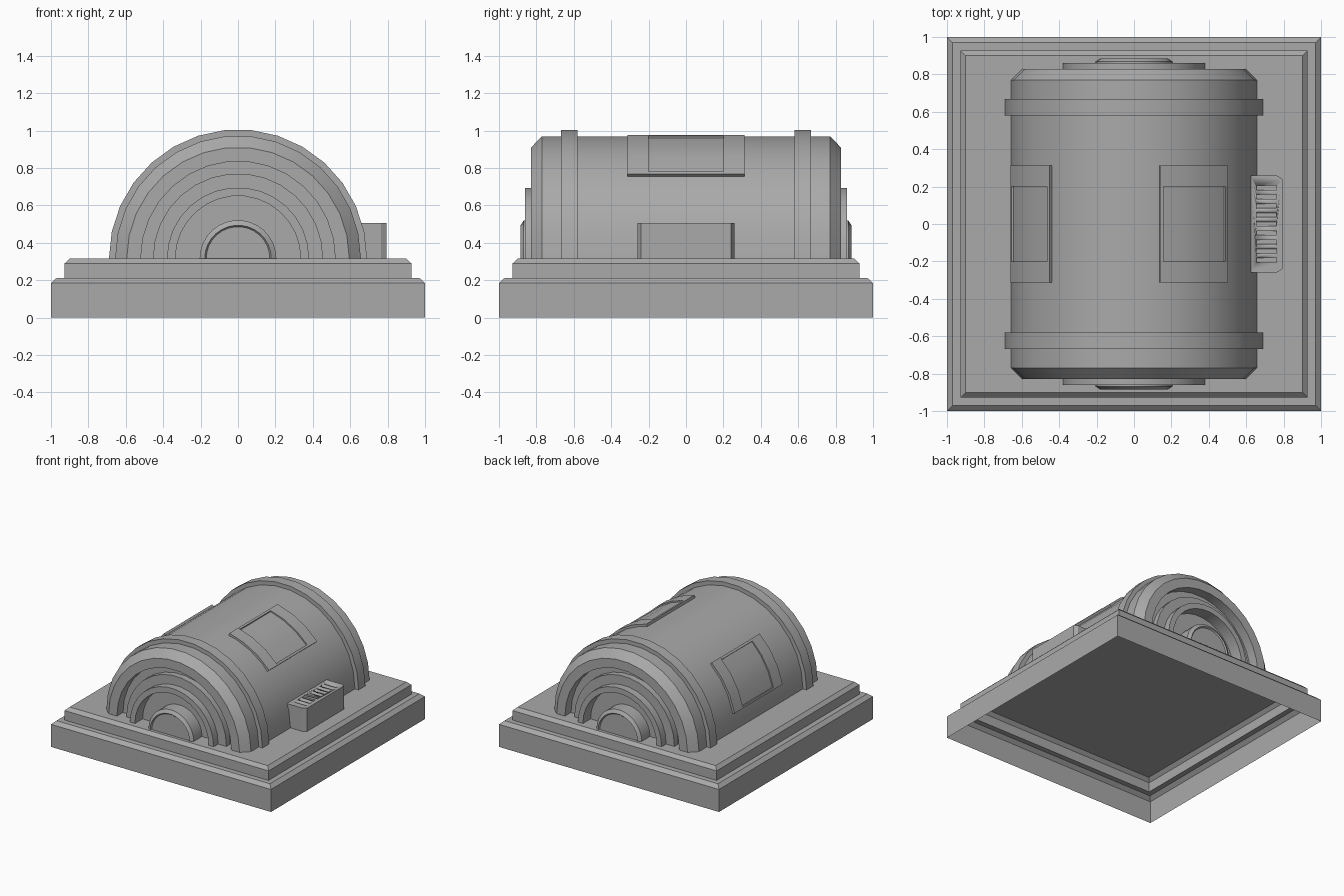
import bpy, bmesh, math

default = bpy.data.objects.get("Cube")
if default:
    bpy.data.objects.remove(default)

FLOOR = 0.316   # top of the plinth, axis of the barrel vault
SEGMENTS = 15   # sides of the half circle

grey = bpy.data.materials.new("concrete grey")
grey.use_nodes = True
grey.diffuse_color = (0.4, 0.4, 0.4, 1)
grey.node_tree.nodes["Principled BSDF"].inputs["Base Color"].default_value = (0.4, 0.4, 0.4, 1)


def finish(name, bm, recalc=True):
    """Turn a bmesh into a shaded object."""
    bmesh.ops.remove_doubles(bm, verts=bm.verts, dist=0.0002)
    if recalc:
        bmesh.ops.recalc_face_normals(bm, faces=bm.faces)
    mesh = bpy.data.meshes.new(name)
    bm.to_mesh(mesh)
    bm.free()
    mesh.materials.append(grey)
    obj = bpy.data.objects.new(name, mesh)
    bpy.context.collection.objects.link(obj)
    bpy.ops.object.select_all(action='DESELECT')
    obj.select_set(True)
    bpy.context.view_layer.objects.active = obj
    bpy.ops.object.shade_smooth_by_angle(angle=math.radians(25))
    return obj


def arc_sweep(name, profile, start=0, end=180, steps=SEGMENTS, closed=False):
    """Sweep a (radius, y) profile around the vault axis."""
    bm = bmesh.new()
    rows = []
    for i in range(steps + 1):
        a = math.radians(start + (end - start) * i / steps)
        rows.append([bm.verts.new((r * math.cos(a), y, FLOOR + r * math.sin(a)))
                     for r, y in profile])
    count = len(profile)
    for a, b in zip(rows, rows[1:]):
        for j in range(count if closed else count - 1):
            k = (j + 1) % count
            if profile[j][0] == 0:
                bm.faces.new((a[j], a[k], b[k]))
            elif profile[k][0] == 0:
                bm.faces.new((a[j], a[k], b[j]))
            else:
                bm.faces.new((a[j], a[k], b[k], b[j]))
    if closed:
        bm.faces.new(rows[0])
        bm.faces.new(rows[-1])
    return finish(name, bm)


def add_box(bm, x0, x1, y0, y1, z0, z1):
    made = bmesh.ops.create_cube(bm, size=1)["verts"]
    for v in made:
        v.co = ((x0 + x1) / 2 + v.co.x * (x1 - x0),
                (y0 + y1) / 2 + v.co.y * (y1 - y0),
                (z0 + z1) / 2 + v.co.z * (z1 - z0))
    return made


# Stepped plinth, hollow underneath
bm = bmesh.new()
rings = []
for half, z in [(1, 0), (1, 0.185), (0.97, 0.212), (0.927, 0.212),
                (0.927, 0.29), (0.9, FLOOR)]:
    rings.append([bm.verts.new((sx * half, sy * half, z))
                  for sx, sy in ((-1, -1), (1, -1), (1, 1), (-1, 1))])
for low, high in zip(rings, rings[1:]):
    for i in range(4):
        j = (i + 1) % 4
        bm.faces.new((low[i], low[j], high[j], high[i]))
bm.faces.new(rings[-1])
finish("plinth", bm, recalc=False)

# Barrel vault with ringed ends
end_profile = [(0, 0.875), (0.17, 0.875), (0.178, 0.885), (0.205, 0.868), (0.205, 0.76),
               (0.335, 0.76), (0.335, 0.86), (0.38, 0.86), (0.38, 0.8),
               (0.455, 0.8), (0.455, 0.75), (0.52, 0.75), (0.52, 0.83),
               (0.595, 0.83), (0.657, 0.77)]
arc_sweep("barrel_vault", end_profile + [(r, -y) for r, y in reversed(end_profile)])

# Raised bands around the vault
for side, label in ((-1, "front"), (1, "back")):
    arc_sweep(label + "_band", [(0.64, side * 0.58), (0.69, side * 0.58),
                                (0.69, side * 0.668), (0.64, side * 0.668)], closed=True)


# Curved window frames with a shallow sunken pane
def window(name, start):
    end = start + 36
    margin = 1.6
    outer, inner, wide, narrow = 0.675, 0.64, 0.312, 0.2
    for label, y0, y1 in (("front", -wide, -narrow), ("back", narrow, wide)):
        arc_sweep(f"{name}_{label}_jamb", [(inner, y0), (outer, y0), (outer, y1), (inner, y1)],
                  start, end, 3, True)
    rail = [(inner, -narrow), (outer, -narrow), (outer, narrow), (inner, narrow)]
    arc_sweep(name + "_first_rail", rail, start, start + margin, 1, True)
    arc_sweep(name + "_last_rail", rail, end - margin, end, 1, True)
    pane = [(inner, -narrow), (0.664, -narrow), (0.664, narrow), (inner, narrow)]
    arc_sweep(name + "_pane", pane, start + margin, end - margin, 3, True)


window("left_window", 42)
window("right_window", 132)

# Vent box with chamfered outer corners
bm = bmesh.new()
outline = [(0.62, -0.258), (0.765, -0.258), (0.795, -0.24),
           (0.795, 0.24), (0.765, 0.258), (0.62, 0.258)]
bottom = [bm.verts.new((x, y, FLOOR)) for x, y in outline]
top = [bm.verts.new((x, y, 0.507)) for x, y in outline]
for i in range(len(outline)):
    j = (i + 1) % len(outline)
    bm.faces.new((bottom[i], bottom[j], top[j], top[i]))
bm.faces.new(bottom)
bm.faces.new(top)
vent = finish("vent_box", bm)

# Slots cut into the top of the vent
bm = bmesh.new()
for i in range(9):
    y = (i - 4) * 0.0485
    add_box(bm, 0.655, 0.763, y - 0.011, y + 0.011, 0.48, 0.55)
cutter = finish("vent_slot_cutter", bm)
cutter.hide_render = True
cut = vent.modifiers.new("slots", 'BOOLEAN')
cut.operation = 'DIFFERENCE'
cut.solver = 'EXACT'
cut.object = cutter
bpy.context.view_layer.objects.active = vent
# Keep the cut ahead of the shading modifier, if there is one
bpy.ops.object.modifier_move_to_index(modifier=cut.name, index=0)
bpy.ops.object.modifier_apply(modifier=cut.name)
bpy.data.objects.remove(cutter)
